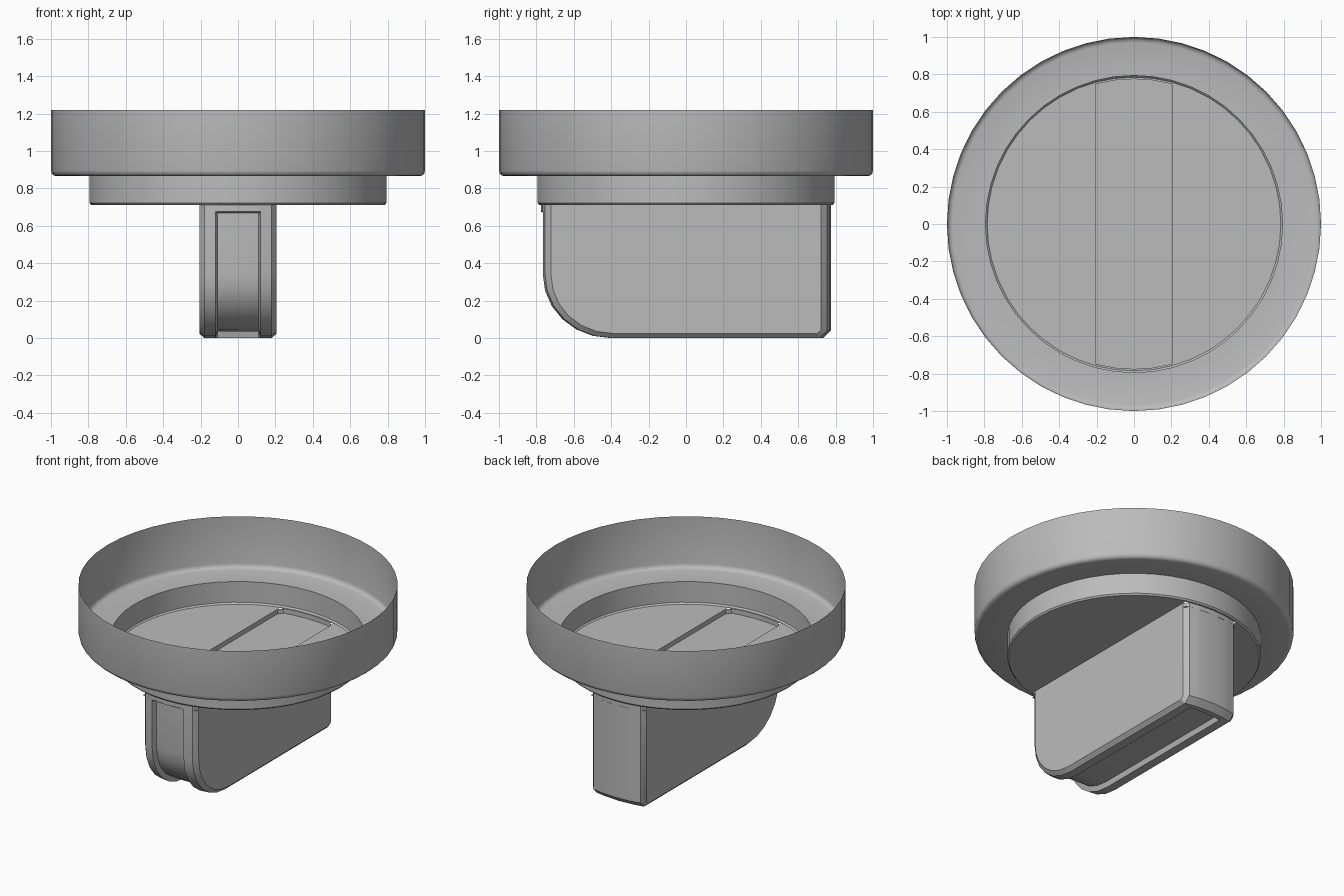
import bpy, bmesh
from math import sin, cos, pi, sqrt, radians
from mathutils import Vector

cube = bpy.data.objects.get("Cube")
if cube:
    bpy.data.objects.remove(cube, do_unlink=True)

grey = bpy.data.materials.new("plain grey")
grey.use_nodes = True
grey.diffuse_color = (0.5, 0.5, 0.5, 1)
grey.node_tree.nodes["Principled BSDF"].inputs["Base Color"].default_value = (0.5, 0.5, 0.5, 1)

SEGMENTS = 48
END_R = 0.775      # radius of the grip's rounded ends
DISC_Z = 0.712
HALF_W = 0.205


def finish(bm, name, angle=32):
    mesh = bpy.data.meshes.new(name)
    bm.to_mesh(mesh)
    bm.free()
    mesh.materials.append(grey)
    obj = bpy.data.objects.new(name, mesh)
    bpy.context.collection.objects.link(obj)
    bpy.ops.object.select_all(action="DESELECT")
    obj.select_set(True)
    bpy.context.view_layer.objects.active = obj
    bpy.ops.object.shade_smooth_by_angle(angle=radians(angle))
    return obj


def end_y(x):
    return sqrt(END_R ** 2 - x ** 2)


# Dial cup: thin turned shell, open at the top
profile = [(END_R, DISC_Z), (0.785, DISC_Z), (0.794, 0.722), (0.794, 0.865),
           (0.97, 0.865), (0.985, 0.869), (0.996, 0.88), (1.0, 0.895), (1.0, 1.22)]
bm = bmesh.new()
rings = []
for r, z in profile:
    rings.append([bm.verts.new((r * cos(2 * pi * j / SEGMENTS), r * sin(2 * pi * j / SEGMENTS), z))
                  for j in range(SEGMENTS)])
for low, high in zip(rings, rings[1:]):
    for j in range(SEGMENTS):
        k = (j + 1) % SEGMENTS
        bm.faces.new((low[j], low[k], high[k], high[j]))

# Floor disc with the slot above the grip cut out
disc = [bm.faces.new(rings[0][::-1])]
for side in (-1, 1):
    geom = set(disc)
    for f in disc:
        geom.update(f.verts, f.edges)
    bmesh.ops.bisect_plane(bm, geom=list(geom), plane_co=(side * HALF_W, 0, 0), plane_no=(1, 0, 0))
    disc = [f for f in bm.faces if all(abs(v.co.z - DISC_Z) < 1e-5 for v in f.verts) and f.calc_area() > 0.1]
middle = [f for f in disc if abs(f.calc_center_median().x) < 0.1]
bmesh.ops.delete(bm, geom=middle, context="FACES_ONLY")
finish(bm, "dial_cup")

# Grip side outline: (y, z, in_groove), front top round to back top
outline = [(-END_R, DISC_Z, 0), (-END_R, 0.675, 0), (-END_R, 0.668, 1)]
for i in range(7):
    a = pi / 2 * i / 6
    outline.append((-0.41 - 0.365 * cos(a), 0.34 - 0.34 * sin(a), 1))
outline += [(0.69, 0, 1), (0.70, 0, 0), (0.735, 0, 0), (END_R, 0.04, 0), (END_R, DISC_Z, 0)]


def grip_row(bm, x, inset, groove):
    row = []
    for i, (y, z, in_groove) in enumerate(outline):
        before = Vector(outline[max(i - 1, 0)][:2])
        after = Vector(outline[min(i + 1, len(outline) - 1)][:2])
        t = (after - before).normalized()
        d = inset + groove * in_groove
        y = y * end_y(x) / END_R - t.y * d
        row.append(bm.verts.new((x, y, z + t.x * d)))
    return row


# Grip: chamfered sides, shallow groove along front and underside
half = [(0.0, 0, 0.035), (0.11, 0, 0.035), (0.12, 0, 0), (0.18, 0, 0), (HALF_W, 0.025, 0)]
stations = [(-x, i, g) for x, i, g in half[:0:-1]] + half
bm = bmesh.new()
rows = [grip_row(bm, *s) for s in stations]
for a, b in zip(rows, rows[1:]):
    for i in range(len(outline) - 1):
        bm.faces.new((a[i], a[i + 1], b[i + 1], b[i]))
bm.faces.new(rows[0][::-1])
bm.faces.new(rows[-1])
bmesh.ops.recalc_face_normals(bm, faces=bm.faces[:])
finish(bm, "grip")

# Slot floor: plate just below the disc, closing the grip
bm = bmesh.new()
xs = [HALF_W * i / 4 for i in range(-4, 5)]
front = [bm.verts.new((x, -end_y(x), 0.68)) for x in xs]
back = [bm.verts.new((x, end_y(x), 0.68)) for x in xs]
for i in range(len(xs) - 1):
    bm.faces.new((front[i], front[i + 1], back[i + 1], back[i]))
finish(bm, "slot_floor")
